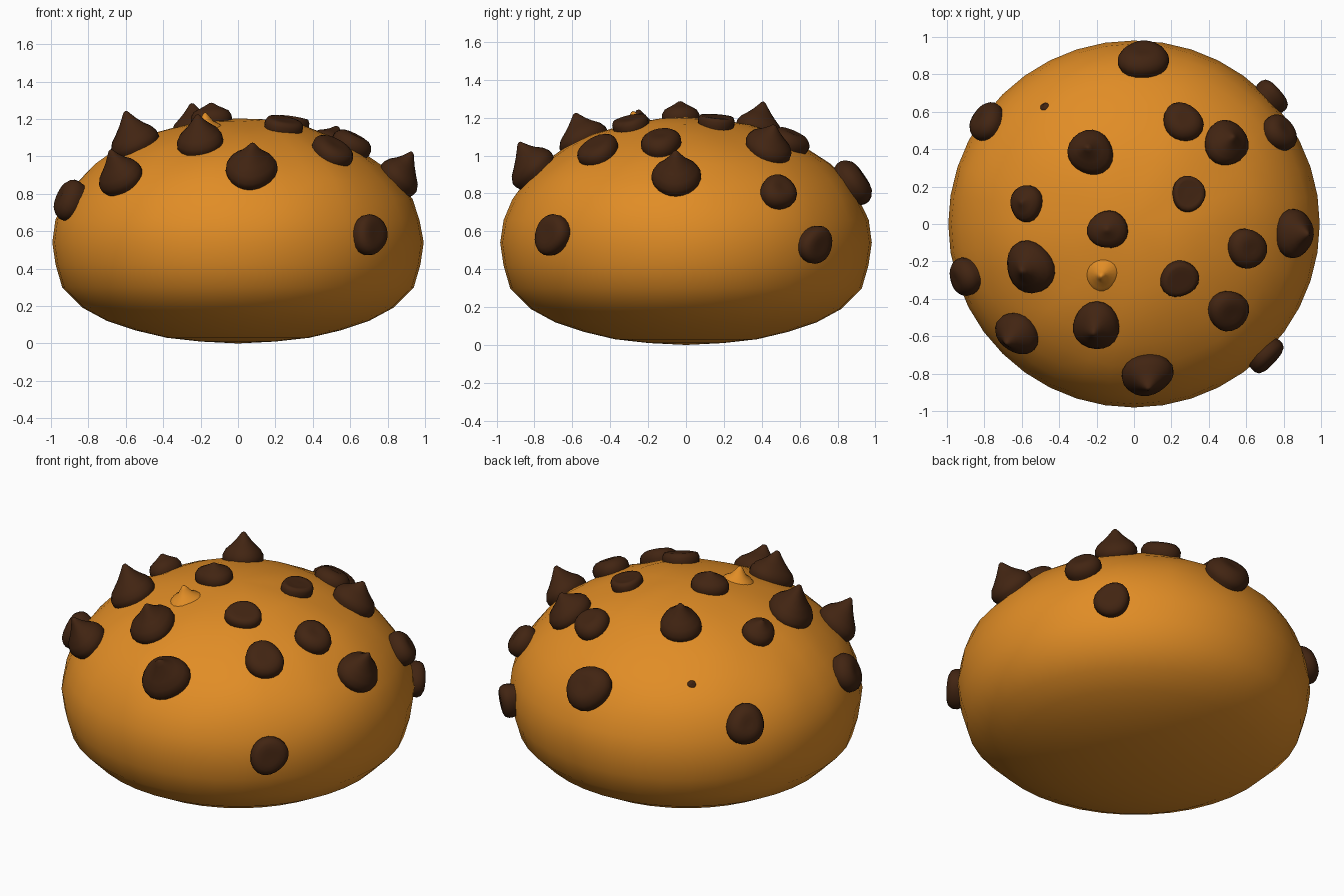
import bpy, bmesh, math
from mathutils import Vector, noise

if "Cube" in bpy.data.objects:
    bpy.data.objects.remove(bpy.data.objects["Cube"])


def material(name, rgb):
    m = bpy.data.materials.new(name)
    m.diffuse_color = (*rgb, 1)
    m.use_nodes = True
    m.node_tree.nodes["Principled BSDF"].inputs["Base Color"].default_value = m.diffuse_color
    return m


DOUGH = material("golden dough", (0.75, 0.265, 0.019))
CHOC = material("dark chocolate", (0.054, 0.018, 0.006))

# Cookie outline as (radius, height), bottom to top
BODY = [(0, 0.0), (0.2, 0.01), (0.38, 0.03), (0.55, 0.07), (0.7, 0.12), (0.83, 0.19),
        (0.94, 0.3), (0.975, 0.42), (0.993, 0.54), (0.975, 0.66), (0.93, 0.77),
        (0.86, 0.87), (0.77, 0.955), (0.65, 1.035), (0.5, 1.11), (0.35, 1.16),
        (0.18, 1.19), (0, 1.2)]
RIM = 8


def finish(name, bm, mat):
    bmesh.ops.remove_doubles(bm, verts=bm.verts, dist=1e-5)
    bmesh.ops.recalc_face_normals(bm, faces=bm.faces)
    for f in bm.faces:
        f.smooth = True
    me = bpy.data.meshes.new(name)
    bm.to_mesh(me)
    bm.free()
    me.materials.append(mat)
    ob = bpy.data.objects.new(name, me)
    bpy.context.collection.objects.link(ob)
    return ob


def loft(bm, rings):
    """Skin a list of equally long vertex rings."""
    n = len(rings[0])
    for a, b in zip(rings, rings[1:]):
        va = a
        for i in range(n):
            j = (i + 1) % n
            bm.faces.new((va[i], va[j], b[j], b[i]))


def surface(x, y, z=None):
    """Point and outward normal on the cookie, above (x, y) or at a height z."""
    r = math.hypot(x, y)
    out = Vector((x / r, y / r, 0))
    for (r0, z0), (r1, z1) in zip(BODY[RIM - 1:], BODY[RIM:]):
        t = (r - r0) / (r1 - r0) if z is None else (z - z0) / (z1 - z0)
        if 0 <= t <= 1 and (z is not None or z0 >= BODY[RIM][1]):
            p = out * (r0 + t * (r1 - r0)) + Vector((0, 0, z0 + t * (z1 - z0)))
            return p, (out * (z1 - z0) + Vector((0, 0, r0 - r1))).normalized()


# Dough body: a revolved outline with a gently uneven top
bm = bmesh.new()
SIDES = 40
rings = []
for r, z in BODY:
    ring = []
    for i in range(SIDES):
        a = 2 * math.pi * i / SIDES
        p = Vector((r * math.cos(a), r * 0.988 * math.sin(a), z))
        if z > 0.6:
            p *= 1 + 0.012 * noise.noise(p * 4)
        ring.append(bm.verts.new(p))
    rings.append(ring)
loft(bm, rings)
finish("cookie_body", bm, DOUGH)

# Outlines of a peaked drop, a flattened drop and a small dough peak
PEAK = [(0.85, -0.05, 0), (1.0, 0.0, 0), (0.99, 0.025, 0), (0.85, 0.045, 0.1),
        (0.6, 0.05, 0.3), (0.38, 0.05, 0.55), (0.2, 0.05, 0.8), (0.09, 0.05, 0.96), (0, 0.05, 1)]
FLAT = [(0.85, -0.05, 0), (1.0, 0.0, 0), (1.0, 0.025, 0), (0.9, 0.045, 0.1),
        (0.7, 0.05, 0.7), (0.45, 0.05, 1), (0.2, 0.05, 0.9), (0, 0.05, 0.9)]
NUB = [(1.3, -0.02, 0), (1.0, 0.0, 0.02), (0.6, 0.0, 0.25), (0.3, 0.0, 0.7), (0.12, 0, 0.95), (0, 0, 1)]


def drop(name, outline, x, y, size, height, z=None, lean=0.0, mat=CHOC):
    """Drop seated on the dough; its tip leans from the normal towards up."""
    p, n = surface(x, y, z)
    side = Vector((0, 0, 1)).cross(n).normalized()
    up = n.cross(side)
    tip = (n + Vector((0, 0, lean))).normalized()
    bm = bmesh.new()
    rings = []
    for r, base, rise in outline:
        ring = []
        for i in range(20):
            a = 2 * math.pi * i / 20
            wob = 1 + 0.05 * math.sin(2 * a + 9 * x) + 0.03 * math.sin(3 * a + 7 * y)
            q = p + (side * math.cos(a) + up * math.sin(a)) * size * r * wob
            ring.append(bm.verts.new(q + n * base + tip * rise * height))
        rings.append(ring)
    loft(bm, rings)
    finish(name, bm, mat)


# Peaked chocolate chips: x, y, size, extra height
for i, (x, y, s, h) in enumerate([
        (-0.23, 0.38, 0.122, 0.11), (0.49, 0.43, 0.125, 0.09), (-0.57, 0.11, 0.094, 0.05),
        (-0.14, -0.03, 0.105, 0.045), (0.85, -0.05, 0.125, 0.12), (-0.55, -0.23, 0.138, 0.14),
        (-0.62, -0.58, 0.12, 0.13), (-0.2, -0.54, 0.13, 0.11), (0.07, -0.8, 0.135, 0.12)]):
    drop(f"peaked_chip_{i + 1}", PEAK, x, y, s, h, lean=0.8)

# Flattened chocolate chips: x, y, size, extra height, height on the rim
for i, (x, y, s, h, z) in enumerate([
        (0.05, 0.87, 0.133, 0.03, None), (-0.78, 0.54, 0.112, 0.025, 0.73),
        (0.26, 0.54, 0.107, 0.02, None), (0.75, 0.47, 0.1, 0.02, 0.8),
        (0.71, 0.66, 0.1, 0.01, 0.53), (0.29, 0.16, 0.092, -0.01, None),
        (0.6, -0.13, 0.108, 0.02, None), (0.24, -0.29, 0.1, 0.0, None),
        (0.5, -0.46, 0.113, 0.015, None), (-0.89, -0.28, 0.108, 0.025, 0.76),
        (0.68, -0.68, 0.108, 0.01, 0.58)]):
    drop(f"flat_chip_{i + 1}", FLAT, x, y, s, h, z)

# Tiny chocolate speck and a small pulled peak of dough
drop("chocolate_speck", NUB, -0.48, 0.63, 0.022, 0.012)
drop("dough_peak", NUB, -0.17, -0.27, 0.07, 0.07, mat=DOUGH)
